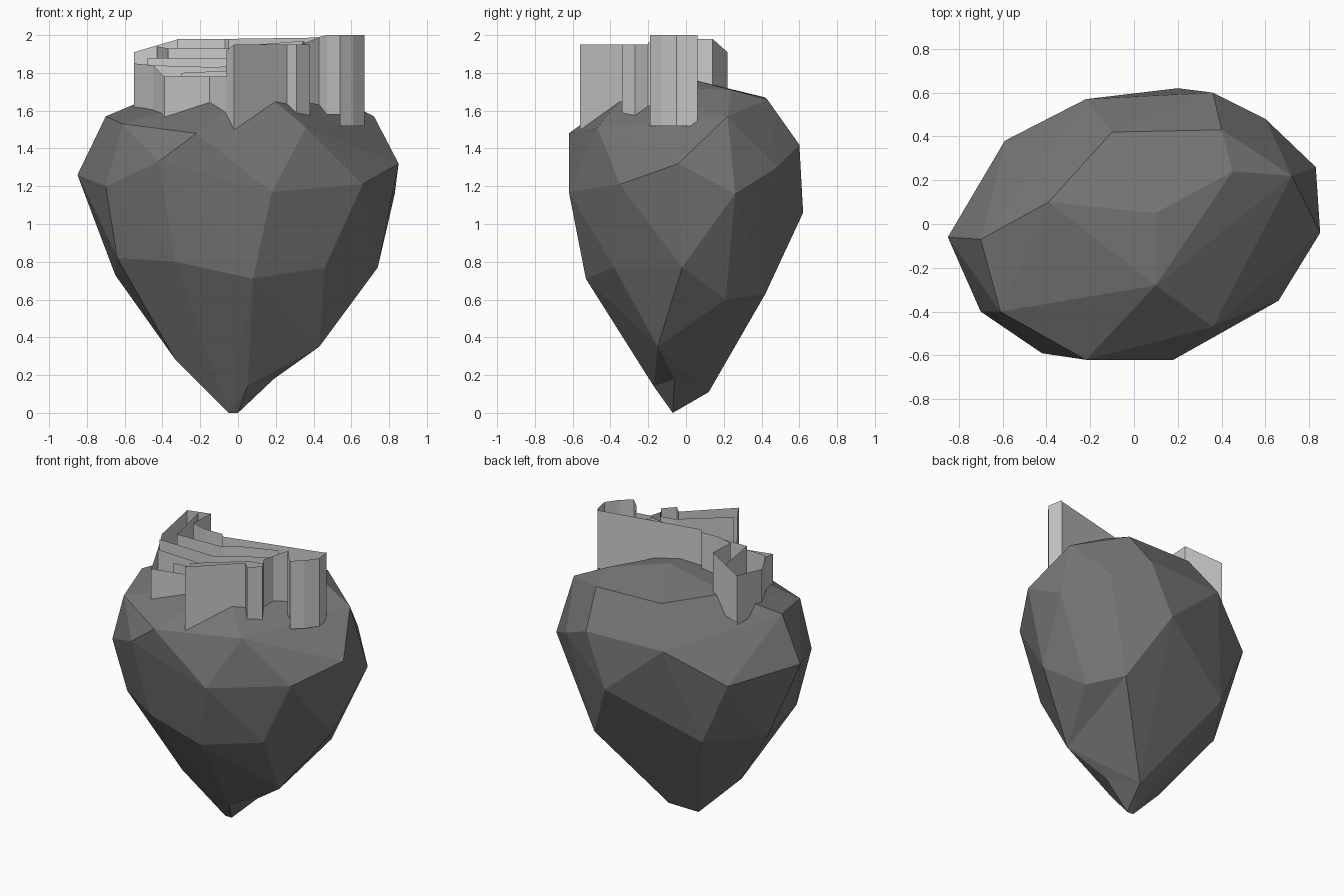
import bpy, bmesh
from mathutils import Vector

def finish(name, bm, mat=None):
    me = bpy.data.meshes.new(name)
    bm.to_mesh(me)
    bm.free()
    ob = bpy.data.objects.new(name, me)
    bpy.context.collection.objects.link(ob)
    if mat:
        me.materials.append(mat)
    return ob

dark = bpy.data.materials.new("dark_stone")
dark.diffuse_color = (.18, .18, .18, 1)

# faceted rock: hull around its corner points
ROCK = [(-.05, -.07, 0), (0, -.07, 0), (.05, .12, .11), (.05, -.17, .14),
        (-.33, -.15, .28), (.43, -.15, .35),
        (-.64, -.32, .82), (-.33, -.5, .8), (.08, -.53, .71), (.46, -.38, .77), (.74, -.02, .77),
        (.42, .42, .63), (-.4, .39, .76), (-.65, .02, .73),
        (-.85, -.06, 1.26), (-.7, -.4, 1.2), (-.42, -.59, 1.33), (.18, -.62, 1.17), (.66, -.35, 1.21),
        (.85, -.04, 1.32), (.83, .26, 1.16), (.6, .48, 1.3), (.2, .62, 1.06), (-.59, .38, 1.2),
        (-.22, -.62, 1.48), (.36, -.47, 1.51), (-.61, -.4, 1.53), (-.7, -.07, 1.57), (.72, .22, 1.57),
        (.36, .6, 1.42), (-.22, .57, 1.42),
        (-.1, .42, 1.67), (.4, .43, 1.66), (.45, .24, 1.71), (.1, -.28, 1.73), (-.39, .1, 1.7), (.1, .05, 1.76)]
bm = bmesh.new()
for p in ROCK:
    bm.verts.new(p)
res = bmesh.ops.convex_hull(bm, input=bm.verts[:])
junk = {g for g in res["geom_interior"] + res["geom_unused"] if isinstance(g, bmesh.types.BMVert)}
bmesh.ops.delete(bm, geom=list(junk), context='VERTS')
# shallow dents on the right side: split the nearest edge and push its middle in
for p in [(.19, -.06, .18), (.58, .21, .6)]:
    q = Vector(p)
    edge = min(bm.edges, key=lambda e: ((e.verts[0].co + e.verts[1].co) / 2 - q).length)
    new = bmesh.ops.bisect_edges(bm, edges=[edge], cuts=1)["geom_split"]
    vert = next(g for g in new if isinstance(g, bmesh.types.BMVert))
    for f in list(vert.link_faces):
        far = next(v for v in f.verts if v is not vert and not any(vert in e.verts for e in v.link_edges))
        bmesh.utils.face_split(f, vert, far)
    vert.co = q
bmesh.ops.recalc_face_normals(bm, faces=bm.faces)
finish("rock", bm, dark)

# thin upright wall following a path of (x, y, top height)
def wall(name, path, bottom=1.52):
    bm = bmesh.new()
    cols = [(bm.verts.new((x, y, bottom)), bm.verts.new((x, y, t))) for x, y, t in path]
    for (a, b), (c, d) in zip(cols, cols[1:]):
        bm.faces.new((a, c, d, b))
    finish(name, bm)

# outer walls, front to right, back and left
wall("front_wall", [(-.06, -.48, 1.92), (-.02, -.56, 1.95), (.26, -.29, 1.95), (.31, -.34, 1.95),
                    (.38, -.27, 1.95), (.34, -.2, 1.95)], 1.5)
wall("gate_recess", [(.34, -.2, 1.96), (.36, -.12, 1.96), (.43, -.05, 1.99), (.47, -.12, 2), (.54, -.19, 2)], 1.58)
wall("right_tower", [(.54, -.19, 2), (.61, -.13, 2), (.67, -.05, 2), (.65, .06, 2)])
wall("back_wall", [(.65, .06, 1.99), (-.05, -.1, 1.98), (-.07, -.07, 1.98), (-.21, -.07, 1.98),
                   (-.32, -.04, 1.98), (-.31, .14, 1.98), (-.55, .22, 1.91)], 1.58)
wall("left_wall", [(-.55, .22, 1.91), (-.55, -.06, 1.85), (-.45, -.25, 1.84)], 1.56)
wall("front_left_wall", [(-.45, -.25, 1.84), (-.39, -.41, 1.78), (-.15, -.35, 1.78), (-.06, -.48, 1.78)])

# stepped inner walls, rising toward the back
wall("inner_wall_low", [(-.45, -.25, 1.84), (-.11, -.25, 1.83), (.1, -.2, 1.86), (.3, -.12, 1.9)], 1.66)
wall("inner_wall_mid", [(-.48, -.19, 1.88), (-.05, -.2, 1.88), (.2, -.14, 1.92), (.36, -.12, 1.95)], 1.66)
wall("inner_wall_high", [(-.43, .17, 1.94), (-.37, -.15, 1.93), (-.03, -.14, 1.93), (.1, -.1, 1.95),
                         (.35, -.05, 1.97)], 1.66)
wall("inner_terrace", [(-.3, -.29, 1.8), (.12, -.29, 1.82), (.27, -.2, 1.88)], 1.64)
wall("front_wall_inside", [(-.05, -.46, 1.93), (.24, -.22, 1.93), (.34, -.2, 1.93)], 1.6)
